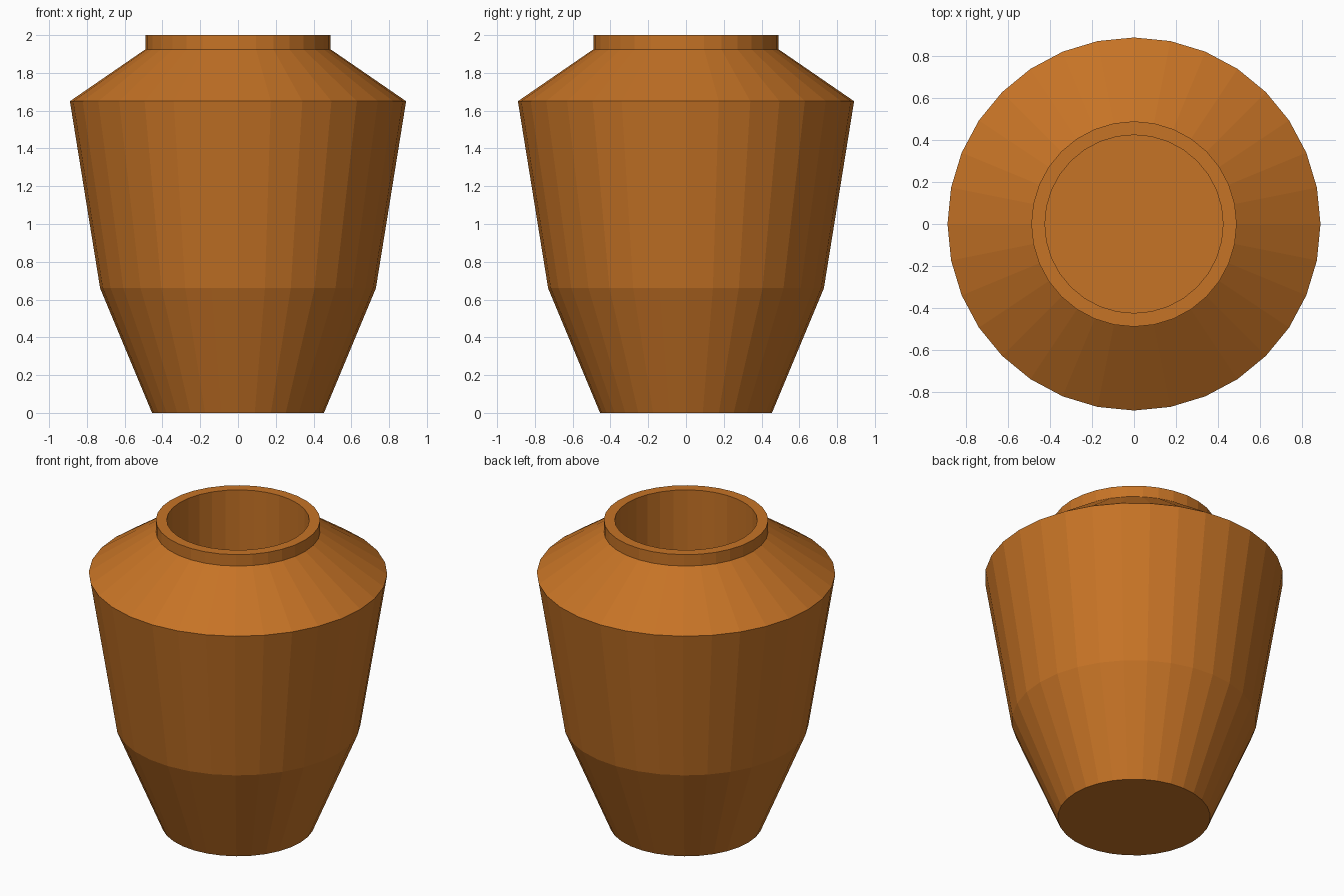
import bpy, bmesh, math

if "Cube" in bpy.data.objects:
    bpy.data.objects.remove(bpy.data.objects["Cube"])

SIDES = 32

# Terracotta brown
clay = bpy.data.materials.new("clay_brown")
clay.diffuse_color = (0.565, 0.172, 0.019, 1.0)
clay.use_nodes = True
clay.node_tree.nodes["Principled BSDF"].inputs["Base Color"].default_value = clay.diffuse_color

# Profile (radius, height): outside from base to lip, then down the straight bore
profile = [
    (0.455, 0.0),    # base
    (0.73, 0.66),    # belly bend
    (0.89, 1.65),    # shoulder
    (0.49, 1.925),   # neck foot
    (0.49, 2.0),     # outer lip
    (0.425, 2.0),    # inner lip
    (0.425, 0.08),   # inside floor
]


def ring(bm, radius, z):
    return [bm.verts.new((radius * math.cos(2 * math.pi * i / SIDES),
                          radius * math.sin(2 * math.pi * i / SIDES), z))
            for i in range(SIDES)]


def lathe(name, points, material):
    """Flat-shaded faceted lathe, closed at both profile ends."""
    bm = bmesh.new()
    rings = [ring(bm, r, z) for r, z in points]
    for low, high in zip(rings, rings[1:]):
        for i in range(SIDES):
            j = (i + 1) % SIDES
            bm.faces.new((low[i], low[j], high[j], high[i]))
    bm.faces.new(list(reversed(rings[0])))   # underside
    bm.faces.new(rings[-1])                  # floor of the cavity
    mesh = bpy.data.meshes.new(name)
    bm.to_mesh(mesh)
    bm.free()
    mesh.materials.append(material)
    obj = bpy.data.objects.new(name, mesh)
    bpy.context.collection.objects.link(obj)
    return obj


lathe("clay_pot", profile, clay)
